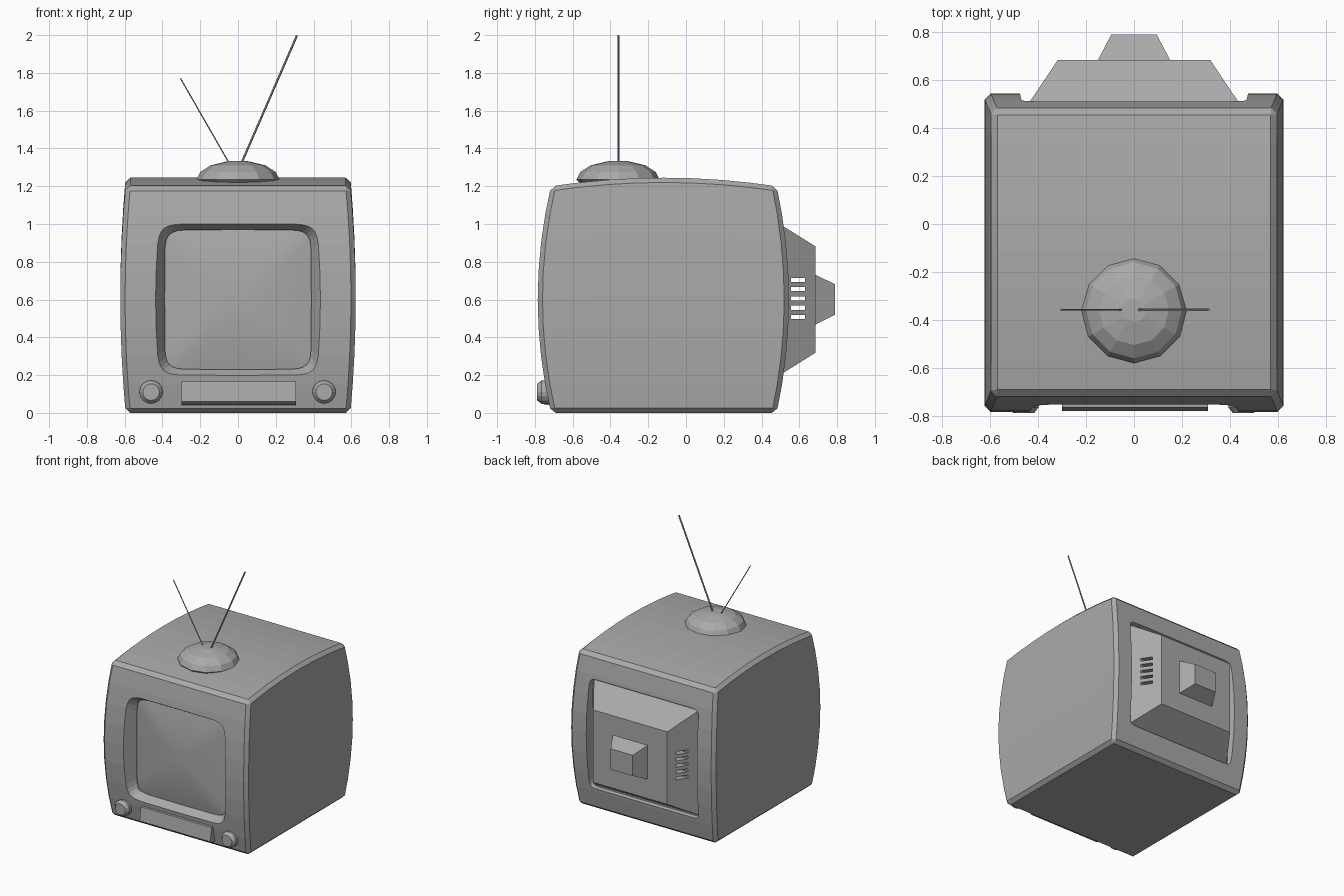
import bpy
import bmesh
from math import cos, sin, pi, copysign
from mathutils import Vector

if "Cube" in bpy.data.objects:
    bpy.data.objects.remove(bpy.data.objects["Cube"])

grey = bpy.data.materials.new("plain grey")
grey.use_nodes = True
grey.diffuse_color = (0.4, 0.4, 0.4, 1)
grey.node_tree.nodes["Principled BSDF"].inputs["Base Color"].default_value = (0.4, 0.4, 0.4, 1)


def finish(name, bm):
    """Turn a bmesh into a named object with outward normals."""
    bmesh.ops.recalc_face_normals(bm, faces=bm.faces)
    mesh = bpy.data.meshes.new(name)
    bm.to_mesh(mesh)
    bm.free()
    mesh.materials.append(grey)
    obj = bpy.data.objects.new(name, mesh)
    bpy.context.collection.objects.link(obj)
    return obj


def loft(name, rings):
    """Skin a list of equal-length rings and cap both ends."""
    bm = bmesh.new()
    loops = [[bm.verts.new(p) for p in ring] for ring in rings]
    n = len(loops[0])
    for a, b in zip(loops, loops[1:]):
        for i in range(n):
            j = (i + 1) % n
            bm.faces.new((a[i], a[j], b[j], b[i]))
    bm.faces.new(loops[0])
    bm.faces.new(loops[-1])
    return finish(name, bm)


def soft_rect(y, hw, hh, power=10, cz=0.6, count=32):
    """Rounded, slightly bowed rectangle standing at depth y."""
    def bow(v):
        return copysign(abs(v) ** (2 / power), v) if abs(v) > 1e-6 else 0.0
    angles = [2 * pi * i / count for i in range(count)]
    return [(hw * bow(cos(a)), y, cz + hh * bow(sin(a))) for a in angles]


def rect(y, hw, hh, cz=0.6):
    return [(-hw, y, cz - hh), (hw, y, cz - hh), (hw, y, cz + hh), (-hw, y, cz + hh)]


def activate(obj):
    bpy.ops.object.select_all(action='DESELECT')
    obj.select_set(True)
    bpy.context.view_layer.objects.active = obj


def apply(obj, mod):
    activate(obj)
    bpy.ops.object.modifier_apply(modifier=mod.name)


def cut(obj, cutter):
    mod = obj.modifiers.new("cut", 'BOOLEAN')
    mod.operation = 'DIFFERENCE'
    mod.solver = 'EXACT'
    mod.object = cutter
    apply(obj, mod)
    bpy.data.objects.remove(cutter)


def rod(name, start, end, radius, sides=6):
    start, end = Vector(start), Vector(end)
    axis = (end - start).normalized()
    u = axis.orthogonal().normalized()
    v = axis.cross(u)
    circle = [radius * (cos(2 * pi * i / sides) * u + sin(2 * pi * i / sides) * v)
              for i in range(sides)]
    return loft(name, [[start + c for c in circle], [end + c for c in circle]])


# Cabinet: a gridded box bulged on the front, back, sides and top
bm = bmesh.new()
bmesh.ops.create_cube(bm, size=2)
bmesh.ops.subdivide_edges(bm, edges=bm.edges[:], cuts=7, use_grid_fill=True)
for vert in bm.verts:
    u, v, w = vert.co
    bulge = 1 - w * w
    front = -0.715 - 0.07 * bulge
    back = 0.48 + 0.065 * bulge
    t = (w + 1) / 2
    vert.co = (u * (0.595 + 0.028 * bulge),
               front + (back - front) * (v + 1) / 2,
               t * (1.2 + 0.045 * (1 - v * v)))
cabinet = finish("cabinet", bm)
bevel = cabinet.modifiers.new("edges", 'BEVEL')
bevel.width = 0.025
bevel.segments = 1
bevel.limit_method = 'ANGLE'
bevel.angle_limit = 0.8
apply(cabinet, bevel)

# Sloped screen recess and rear opening
cut(cabinet, loft("screen_cutter", [
    soft_rect(-0.65, 0.388, 0.37), soft_rect(-0.70, 0.388, 0.37),
    soft_rect(-0.84, 0.468, 0.453)]))
cut(cabinet, loft("rear_cutter", [
    soft_rect(0.485, 0.462, 0.418, 24), soft_rect(0.58, 0.485, 0.44, 24)]))

# Curved picture tube
rings = [soft_rect(-0.655, 0.387, 0.369)]
for k in range(8):
    s = 1 - k / 8
    rings.append(soft_rect(-0.685 - 0.04 * (1 - s * s), 0.39 * s, 0.372 * s, 2 + 8 * s))
screen = loft("screen", rings)
activate(screen)
bpy.ops.object.shade_smooth_by_angle()

# Rear housing with vent slots through both sides
housing = loft("rear_housing", [rect(0.48, 0.455, 0.41), rect(0.685, 0.318, 0.282)])
for i in range(5):
    z = 0.508 + i * 0.049
    cut(housing, loft("vent_cutter", [rect(0.555, 0.7, 0.011, z), rect(0.63, 0.7, 0.011, z)]))
loft("rear_cap", [rect(0.67, 0.155, 0.136), rect(0.685, 0.15, 0.132), rect(0.79, 0.095, 0.08)])

# Control bar below the screen
profile = [(-0.70, 0.17), (-0.765, 0.165), (-0.78, 0.06), (-0.745, 0.042), (-0.70, 0.042)]
loft("control_bar", [[(x, y, z) for y, z in profile] for x in (-0.3, 0.308)])

# Knobs
for side, x in (("right", -0.46), ("left", 0.456)):
    loft(side + "_knob", [
        [(x + r * cos(pi * i / 8), y, 0.11 + r * sin(pi * i / 8)) for i in range(16)]
        for y, r in ((-0.70, 0.062), (-0.765, 0.062), (-0.788, 0.044))])

# Aerial base dome and rods
dome = ((0.17, 1.19), (0.195, 1.212), (0.22, 1.235), (0.2, 1.275),
        (0.145, 1.311), (0.05, 1.333))
loft("aerial_base", [
    [(r * cos(pi * i / 6), -0.36 + r * sin(pi * i / 6), z) for i in range(12)]
    for r, z in dome])
rod("left_aerial", (0.015, -0.358, 1.315), (0.312, -0.358, 1.998), 0.006)
rod("right_aerial", (-0.04, -0.358, 1.31), (-0.305, -0.358, 1.772), 0.0035)
